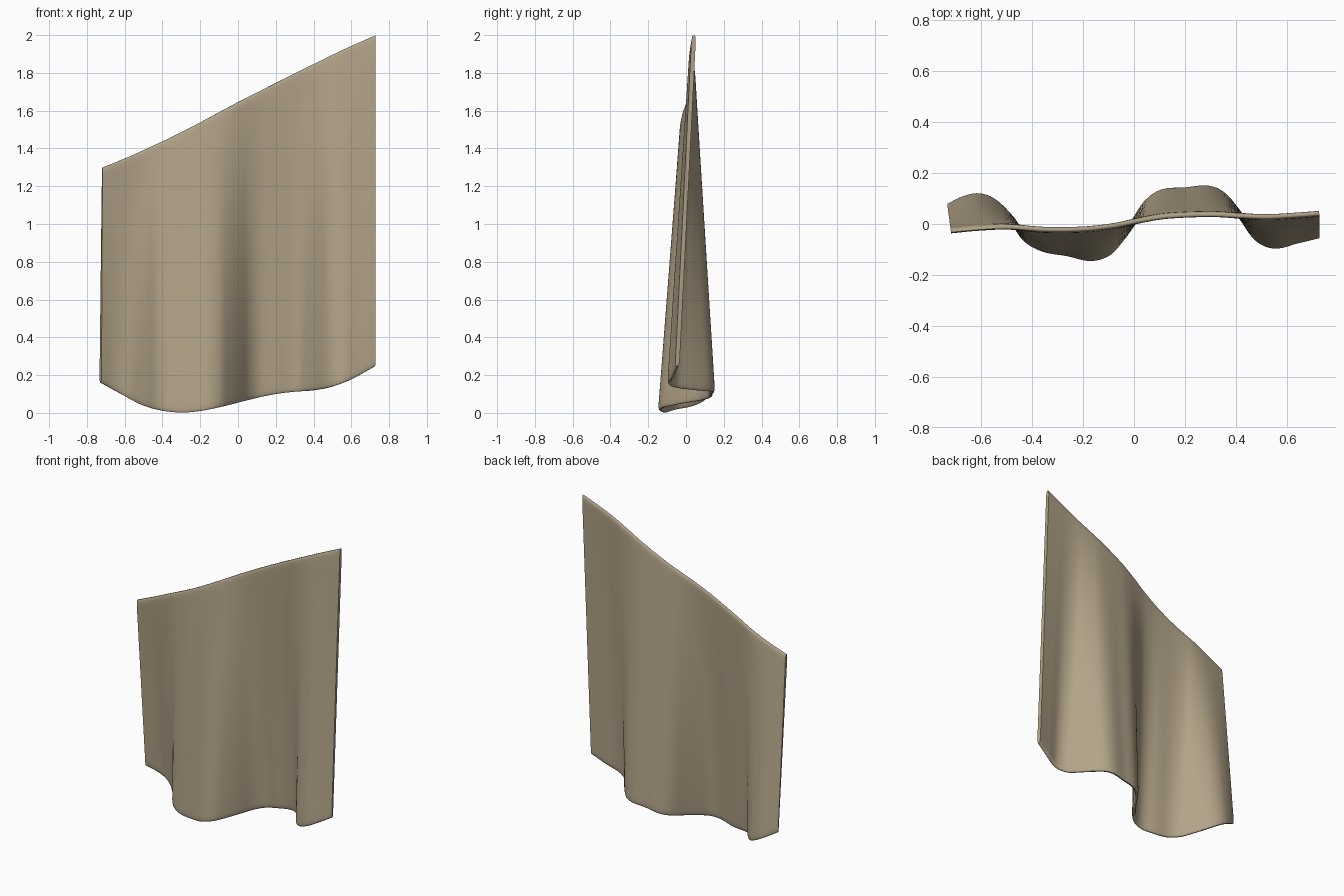
import bpy, bmesh, math
from mathutils import Vector

if "Cube" in bpy.data.objects:
    bpy.data.objects.remove(bpy.data.objects["Cube"])

# Edge curves of the hanging cloth: plan (x, y) and elevation (x, z)
BOTTOM_Y = [(-.73, .07), (-.67, .10), (-.61, .112), (-.55, .09), (-.48, .02), (-.43, -.055),
            (-.36, -.098), (-.26, -.117), (-.17, -.136), (-.10, -.115), (-.05, -.06), (0, .01),
            (.05, .085), (.11, .126), (.20, .134), (.29, .141), (.35, .115), (.42, .03),
            (.48, -.055), (.55, -.087), (.64, -.067), (.725, -.046)]
TOP_Y = [(-.73, -.028), (-.62, -.018), (-.5, -.012), (-.35, -.021), (-.2, -.019), (-.08, -.006),
         (.02, .013), (.13, .03), (.3, .037), (.42, .032), (.52, .029), (.62, .034), (.73, .042)]
BOTTOM_Z = [(-.735, .165), (-.6, .09), (-.5, .04), (-.4, .012), (-.3, .002), (-.2, .01), (-.1, .03),
            (0, .055), (.1, .08), (.2, .1), (.3, .112), (.4, .12), (.5, .14), (.6, .178), (.73, .25)]
TOP_Z = [(-.735, 1.295), (-.56, 1.367), (-.3, 1.488), (0, 1.645), (.3, 1.797), (.55, 1.92), (.73, 2.0)]


def spline(pts, x):
    """Smooth curve through the points, y as a function of x."""
    n = len(pts)

    def slope(i):
        a, b = pts[max(i - 1, 0)], pts[min(i + 1, n - 1)]
        return (b[1] - a[1]) / (b[0] - a[0])
    x = min(max(x, pts[0][0]), pts[-1][0])
    i = max(k for k in range(n - 1) if pts[k][0] <= x)
    (x0, y0), (x1, y1) = pts[i], pts[i + 1]
    h = x1 - x0
    t = (x - x0) / h
    return ((2*t**3 - 3*t**2 + 1) * y0 + (t**3 - 2*t**2 + t) * h * slope(i)
            + (3*t**2 - 2*t**3) * y1 + (t**3 - t**2) * h * slope(i + 1))


HALF, COLS, ROWS = .0115, 120, 24
# rounded hem: (distance from the edge, share of the full thickness)
HEM = [(0, .4), (.003, .62), (.010, .82), (.022, .95), (.04, 1)]


def point(u, f):
    """Middle of the cloth: u across, f from bottom 0 to top 1."""
    x = -.728 + 1.453 * u
    xs = x + (.009 * f if u < .5 else .002 * f) * abs(2 * u - 1)
    y = spline(BOTTOM_Y, x) * (1 - f) + spline(TOP_Y, x) * f
    return Vector((xs, y, 0)), spline(BOTTOM_Z, x), spline(TOP_Z, x)


bm = bmesh.new()
columns = []
for c in range(COLS + 1):
    u = c / COLS
    _, z0, z1 = point(u, 0)
    levels = [(z0 + d, s) for d, s in HEM]
    a, b = z0 + .04, z1 - .04
    levels += [(a + (b - a) * k / ROWS, 1) for k in range(1, ROWS)]
    levels += [(z1 - d, s) for d, s in reversed(HEM)]
    front, back = [], []
    for z, s in levels:
        f = (z - z0) / (z1 - z0)
        p = point(u, f)[0]
        t = point(min(u + .004, 1), f)[0] - point(max(u - .004, 0), f)[0]
        nrm = Vector((-t.y, t.x, 0)).normalized() * HALF * s
        p.z = z
        front.append(bm.verts.new(p - nrm))
        back.append(bm.verts.new(p + nrm))
    columns.append(front + back[::-1])

# skin between neighbouring columns, then close the two side edges
n = len(columns[0])
for p, q in zip(columns, columns[1:]):
    for i in range(n):
        j = (i + 1) % n
        bm.faces.new((p[i], q[i], q[j], p[j]))
for col in (columns[0], columns[-1]):
    for i in range(n // 2 - 1):
        bm.faces.new((col[i], col[i + 1], col[n - 2 - i], col[n - 1 - i]))
bmesh.ops.recalc_face_normals(bm, faces=bm.faces)

mesh = bpy.data.meshes.new("hanging_cloth")
bm.to_mesh(mesh)
bm.free()
cloth = bpy.data.objects.new("hanging_cloth", mesh)
bpy.context.collection.objects.link(cloth)

# tan fabric
mat = bpy.data.materials.new("tan_fabric")
mat.diffuse_color = (.45, .37, .25, 1)
mat.use_nodes = True
mat.node_tree.nodes["Principled BSDF"].inputs["Base Color"].default_value = mat.diffuse_color
mesh.materials.append(mat)

bpy.context.view_layer.objects.active = cloth
cloth.select_set(True)
bpy.ops.object.shade_smooth_by_angle(angle=math.radians(50))
